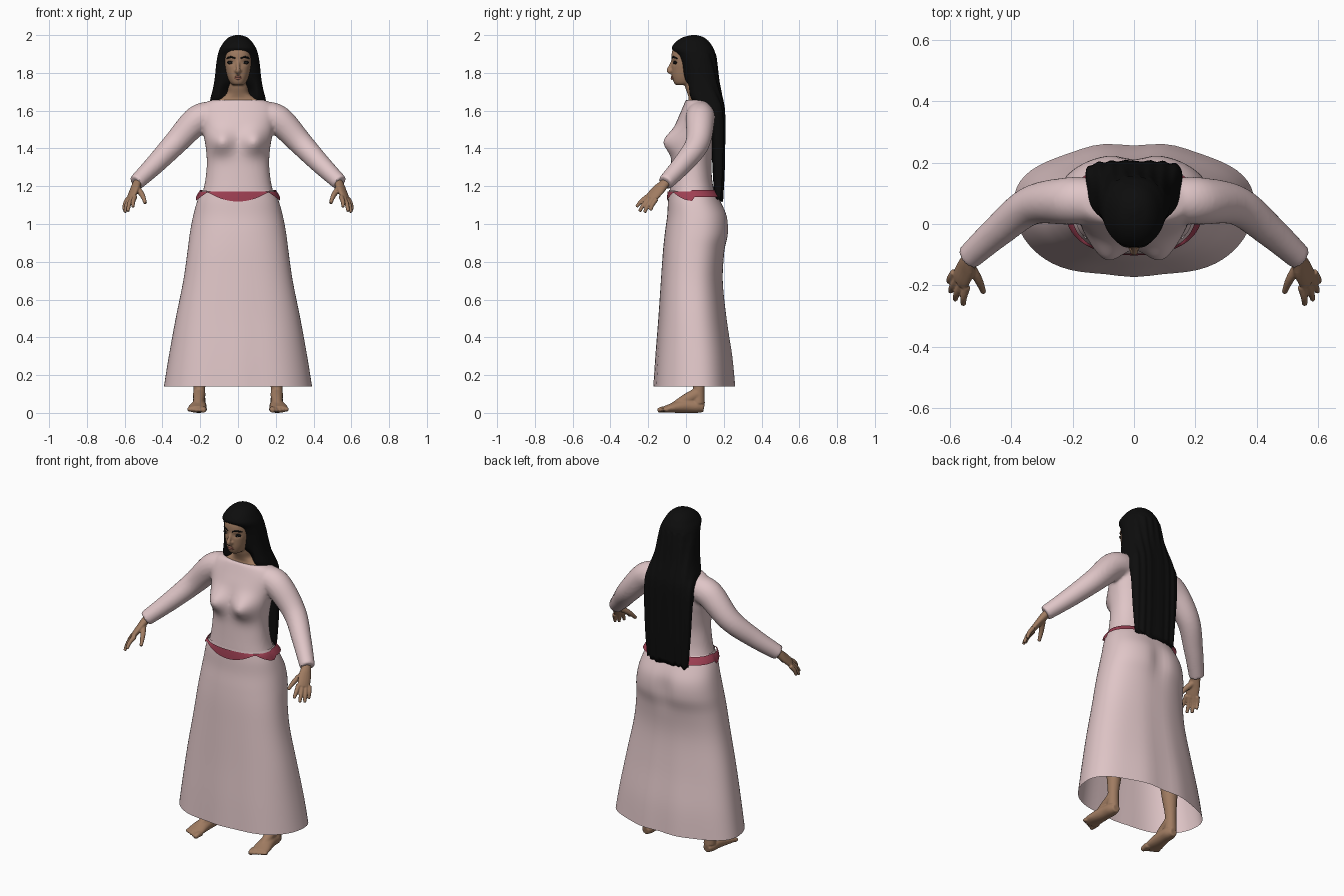
import bpy, bmesh, math
from mathutils import Vector

cube = bpy.data.objects.get("Cube")
if cube:
    bpy.data.objects.remove(cube)


def material(name, r, g, b):
    m = bpy.data.materials.new(name)
    m.use_nodes = True
    m.diffuse_color = (r, g, b, 1)
    shader = next(n for n in m.node_tree.nodes if n.type == 'BSDF_PRINCIPLED')
    shader.inputs["Base Color"].default_value = (r, g, b, 1)
    shader.inputs["Roughness"].default_value = 0.7
    return m


PINK = material("pale pink cloth", .74, .56, .57)
RED = material("crimson belt", .34, .05, .085)
SKIN = material("brown skin", .35, .2, .12)
BLACK = material("black hair", .004, .004, .004)
LIP = material("lip brown", .3, .12, .085)
WHITE = material("eye white", .65, .6, .55)


def smooth_keys(keys, n):
    """Catmull-Rom interpolation through rows of numbers."""
    rows = []
    last = len(keys) - 1
    for i in range(last):
        a, b, c, d = (keys[min(max(j, 0), last)] for j in range(i - 1, i + 3))
        for k in range(n):
            t = k / n
            rows.append([.5 * (2 * q + (r - p) * t + (2 * p - 5 * q + 4 * r - s) * t * t
                               + (3 * q - p - 3 * r + s) * t ** 3)
                         for p, q, r, s in zip(a, b, c, d)])
    rows.append(list(keys[-1]))
    return rows


def skin_rings(bm, rings, caps):
    loops = [[bm.verts.new(co) for co in ring] for ring in rings]
    for lo, hi in zip(loops, loops[1:]):
        for i in range(len(lo)):
            j = (i + 1) % len(lo)
            bm.faces.new((lo[i], lo[j], hi[j], hi[i]))
    if caps:
        bm.faces.new(loops[0][::-1])
        bm.faces.new(loops[-1])


def loft(bm, keys, power=2.3, seg=64, n=5, caps=True, warp=None):
    """Stack of rounded rings; each key is height, half width, front, back."""
    rings = []
    for z, w, f, b in smooth_keys(keys, n):
        e = 2 / (power(z) if callable(power) else power)
        ring = []
        for i in range(seg):
            a = math.tau * i / seg
            c, s = math.cos(a), math.sin(a)
            x = w * math.copysign(abs(c) ** e, c)
            y = (f + b) / 2 + (b - f) / 2 * math.copysign(abs(s) ** e, s)
            ring.append(warp(x, y, z, s) if warp else (x, y, z))
        rings.append(ring)
    skin_rings(bm, rings, caps)


def tube(bm, pts, side=1, ref=(0, 0, 1), seg=16, n=4):
    """Tapered tube; each point is x, y, z, radius and optional flatness."""
    rows = smooth_keys([tuple(p) if len(p) == 5 else (*p, 1) for p in pts], n)
    path = [Vector((r[0] * side, r[1], r[2])) for r in rows]
    ref = Vector((ref[0] * side, ref[1], ref[2]))
    rings = []
    for i, row in enumerate(rows):
        t = (path[min(i + 1, len(path) - 1)] - path[max(i - 1, 0)]).normalized()
        across = t.cross(ref).normalized()
        up = across.cross(t) * row[4]
        rings.append([path[i] + row[3] * (across * math.cos(math.tau * k / seg)
                                          + up * math.sin(math.tau * k / seg))
                      for k in range(seg)])
    skin_rings(bm, rings, True)


def finish(name, bm, mat, voxel=0, relax=2):
    bmesh.ops.recalc_face_normals(bm, faces=bm.faces[:])
    for f in bm.faces:
        f.smooth = True
    me = bpy.data.meshes.new(name)
    bm.to_mesh(me)
    bm.free()
    me.materials.append(mat)
    ob = bpy.data.objects.new(name, me)
    bpy.context.collection.objects.link(ob)
    if voxel:
        mod = ob.modifiers.new("blend", 'REMESH')
        mod.mode = 'VOXEL'
        mod.voxel_size = voxel
        mod.use_smooth_shade = True
        mod = ob.modifiers.new("relax", 'SMOOTH')
        mod.iterations = relax
    return ob


def ellipsoid(name, centre, size, mat):
    bm = bmesh.new()
    bmesh.ops.create_uvsphere(bm, u_segments=20, v_segments=12, radius=1)
    bmesh.ops.scale(bm, vec=size, verts=bm.verts[:])
    bmesh.ops.translate(bm, vec=centre, verts=bm.verts[:])
    finish(name, bm, mat)


def bump(u, v, size):
    return math.exp(-(u * u + v * v) / size ** 2)


# Skirt, open at the hem, with folds that deepen downwards
def folds(x, y, z, s):
    k = 1 + .02 * max(0, 1 - z) * math.sin(7 * math.atan2(y - .04, x))
    if s > 0:
        y -= .02 * bump(x, (z - .98) * .5, .05)
    return x * k, y * k, z


bm = bmesh.new()
loft(bm, [(.14, .39, -.17, .26), (.3, .365, -.16, .245), (.5, .33, -.145, .215),
          (.7, .29, -.132, .195), (.85, .268, -.122, .205), (.95, .255, -.112, .228),
          (1.04, .238, -.1, .222), (1.12, .216, -.095, .185), (1.18, .19, -.089, .152)],
     caps=False, warp=folds)
finish("skirt", bm, PINK)


# Bodice and sleeves blended into one garment
def bust(x, y, z, s):
    if s < 0:
        y -= .056 * bump(abs(x) - .09, z - 1.435, .062)
    return x, y, z


bm = bmesh.new()
loft(bm, [(1.14, .198, -.088, .16), (1.18, .184, -.086, .148), (1.24, .172, -.082, .138),
          (1.32, .165, -.078, .135), (1.4, .17, -.077, .145), (1.47, .182, -.07, .155),
          (1.54, .195, -.05, .16), (1.6, .2, -.025, .155), (1.64, .175, -.008, .145),
          (1.657, .135, 0, .13)], warp=bust)
for side in (1, -1):
    tube(bm, [(.13, .075, 1.575, .075), (.215, .075, 1.55, .077), (.335, .06, 1.425, .064),
              (.44, -.02, 1.315, .053), (.54, -.11, 1.218, .042)], side, seg=28, n=8)
finish("bodice", bm, PINK, .009, 5)


# Belt, drooping at the front and pinched beside it
def droop(x, y, z, s):
    t = (z - 1.12) / .06
    tall = .05 * abs(1 - (x / .16) ** 2) + .003 if s < 0 else .038
    top = 1.172 if s < 0 else 1.18
    return x, y, top - (1 - t) * tall


bm = bmesh.new()
loft(bm, [(1.12, .223, -.102, .193), (1.15, .213, -.1, .18), (1.18, .2, -.097, .164)],
     seg=96, n=3, caps=False, warp=droop)
finish("belt", bm, RED)


# Head with neck, shoulders and nose
def sockets(x, y, z, s):
    if s < 0:
        y += .009 * bump(abs(x) - .036, (z - 1.855) * 1.4, .02)
    return x, y, z


bm = bmesh.new()
loft(bm, [(1.735, .026, -.052, .03), (1.748, .042, -.064, .06), (1.78, .057, -.073, .1),
          (1.82, .068, -.075, .125), (1.86, .075, -.077, .14), (1.92, .073, -.072, .14),
          (1.965, .05, -.038, .1)], power=2.4, warp=sockets)
loft(bm, [(1.6, .13, .02, .12), (1.65, .138, .012, .135), (1.667, .1, .014, .128),
          (1.69, .062, .008, .118), (1.73, .054, -.006, .11), (1.78, .054, -.01, .11)])
tube(bm, [(0, -.068, 1.865, .009), (0, -.082, 1.835, .01), (0, -.09, 1.812, .013),
          (0, -.075, 1.8, .01)], ref=(1, 0, 0))
for side in (1, -1):
    tube(bm, [(.011, -.08, 1.812, .008), (.012, -.066, 1.808, .008)], side)
finish("head", bm, SKIN, .005, 2)

# Face details
for side, label in ((1, "left"), (-1, "right")):
    x = .036 * side
    ellipsoid(label + "_eyelid", (x, -.055, 1.855), (.022, .011, .0105), BLACK)
    ellipsoid(label + "_eye", (x, -.0555, 1.854), (.015, .0125, .006), WHITE)
    ellipsoid(label + "_iris", (x, -.0645, 1.854), (.006, .0045, .006), BLACK)
    bm = bmesh.new()
    tube(bm, [(.014, -.075, 1.877, .003), (.038, -.067, 1.884, .005),
              (.06, -.046, 1.876, .003)], side)
    finish(label + "_eyebrow", bm, BLACK)
bm = bmesh.new()
for z, r in ((1.78, .006), (1.77, .007)):
    tube(bm, [(-.024, -.063, 1.775, .002), (0, -.074, z, r), (.024, -.063, 1.775, .002)])
finish("lips", bm, LIP)


# Long hair, hollowed around the neck, ragged at the ends
def strands(x, y, z, s):
    if s < 0:
        y += .06 * bump(z - 1.69, 0, .05) * max(0, 1 - (x / .1) ** 2)
    elif z < 1.9:
        y += .003 * math.sin(150 * x)
    if z < 1.16:
        z += .008 * math.sin(170 * x) + .006 * math.sin(67 * x)
    return x, y, z


bm = bmesh.new()
loft(bm, [(2, .012, .03, .055), (1.99, .045, -.012, .09), (1.97, .07, -.047, .118),
          (1.94, .09, -.073, .14), (1.92, .1, -.071, .15), (1.89, .108, -.05, .158),
          (1.84, .116, -.031, .165), (1.78, .122, -.015, .172), (1.72, .132, -.002, .182),
          (1.66, .147, .02, .195), (1.6, .157, .09, .204), (1.5, .155, .13, .206),
          (1.3, .145, .14, .203), (1.13, .132, .15, .195)],
     power=lambda z: 2.2 + min(1, max(0, (1.85 - z) * 5)), seg=96, warp=strands)
finish("hair", bm, BLACK)

# Hands: palm, four spread fingers and a thumb
index_base, little_base = Vector((.545, -.203, 1.146)), Vector((.585, -.157, 1.132))
tips = [(.556, -.262, 1.09), (.583, -.246, 1.067), (.598, -.22, 1.061), (.603, -.188, 1.072)]
palm_normal = (.8, -.35, .6)
for side, label in ((1, "left"), (-1, "right")):
    bm = bmesh.new()
    tube(bm, [(.515, -.085, 1.245, .028, .85), (.535, -.115, 1.212, .028, .8),
              (.548, -.145, 1.182, .036, .55), (.562, -.175, 1.15, .037, .45),
              (.569, -.19, 1.133, .033, .4)], side, palm_normal)
    for i, tip in enumerate(tips):
        base = index_base.lerp(little_base, i / 3)
        mid = base.lerp(Vector(tip), .55) + Vector((.004, -.003, .004))
        tube(bm, [(*base, .013), (*mid, .0115), (*tip, .0085)], side, palm_normal)
    tube(bm, [(.54, -.13, 1.195, .018), (.508, -.18, 1.155, .014), (.49, -.223, 1.11, .009)],
         side, palm_normal)
    finish(label + "_hand", bm, SKIN, .004, 2)

# Legs and bare feet with toes
for side, label in ((1, "left"), (-1, "right")):
    bm = bmesh.new()
    tube(bm, [(.18, .05, .6, .055), (.195, .065, .3, .046), (.204, .068, .14, .031),
              (.205, .066, .05, .034)], side, (0, 1, 0), seg=24)
    tube(bm, [(.204, .095, .026, .022), (.204, .06, .032, .036, .9), (.206, .01, .036, .04, .9),
              (.211, -.04, .032, .045, .72), (.216, -.085, .024, .05, .46),
              (.217, -.115, .018, .046, .38)], side, seg=24)
    tube(bm, [(.205, .06, .1, .034), (.207, 0, .07, .03), (.211, -.06, .035, .024)], side)
    for i in range(5):
        x = .18 + .019 * i
        r = .016 if i == 0 else .0115
        tube(bm, [(x, -.095, .018, r), (x + .002, -.125 + .004 * i, .018, r),
                  (x + .003, -.15 + .009 * i, .012, r * .75)], side)
    finish(label + "_leg", bm, SKIN, .005, 2)
